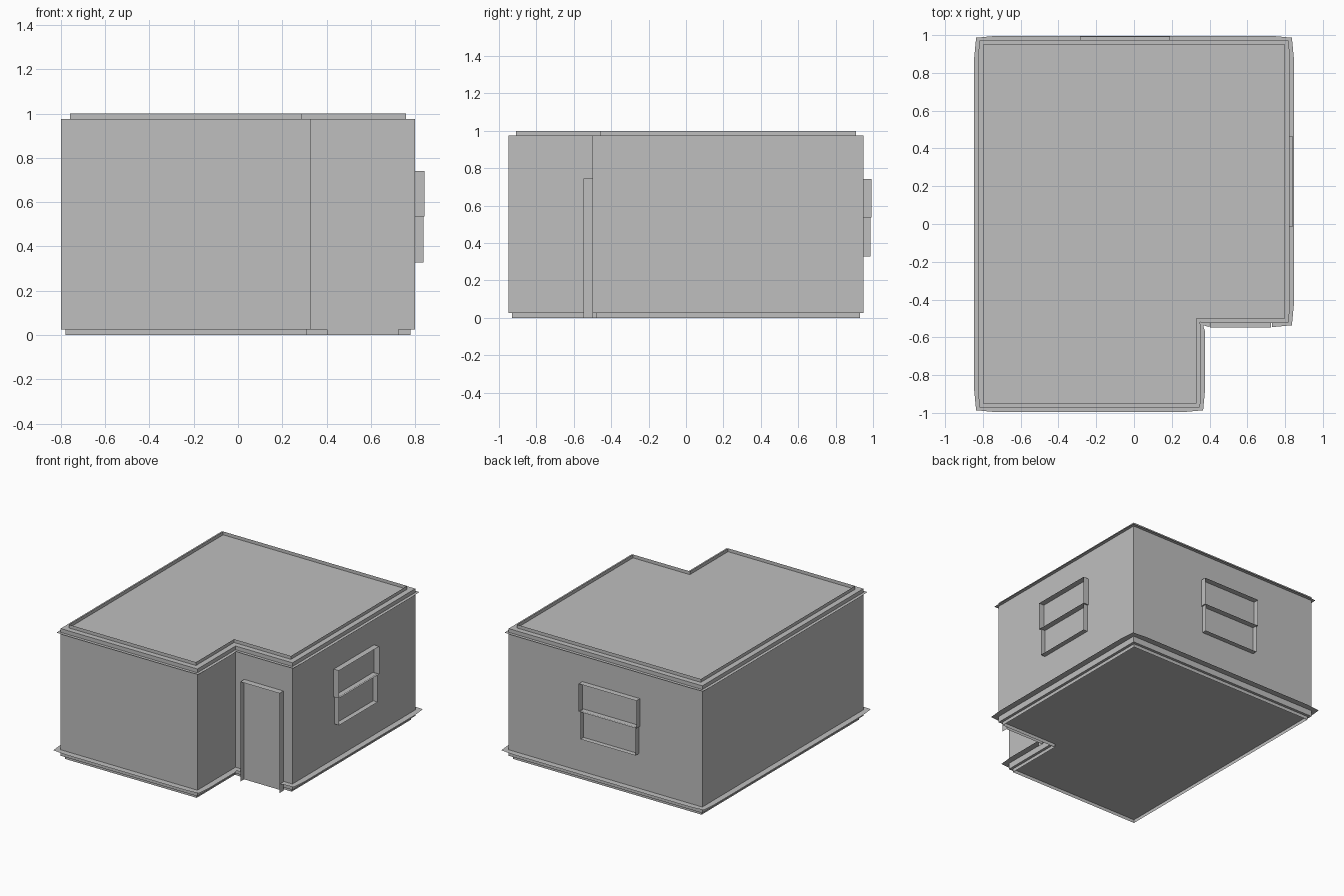
import bpy
from mathutils import Vector

if "Cube" in bpy.data.objects:
    bpy.data.objects.remove(bpy.data.objects["Cube"])

grey = bpy.data.materials.new("plain_grey")
grey.diffuse_color = (0.52, 0.52, 0.52, 1)
grey.use_nodes = True
grey.node_tree.nodes["Principled BSDF"].inputs["Base Color"].default_value = grey.diffuse_color

# L-shaped floor plan, counter-clockwise
PLAN = [Vector(p) for p in ((-.8, -.95), (.33, -.95), (.33, -.5),
                            (.8, -.5), (.8, .95), (-.8, .95))]
N = len(PLAN)
DOOR_EDGE = 2


def edge_dir(i):
    return (PLAN[(i + 1) % N] - PLAN[i]).normalized()


def normal(i):
    d = edge_dir(i)
    return Vector((d.y, -d.x))


def offset_corner(i, d):
    return PLAN[i] + d * (normal(i - 1) + normal(i))


def add(name, verts, faces):
    mesh = bpy.data.meshes.new(name)
    mesh.from_pydata([tuple(v) for v in verts], [], faces)
    mesh.materials.append(grey)
    obj = bpy.data.objects.new(name, mesh)
    bpy.context.collection.objects.link(obj)
    return obj


def ring(name, inset, z0, z1, caps=False):
    """Upright band following the plan, optionally closed top and bottom."""
    pts = [offset_corner(i, -inset) for i in range(N)]
    verts = [(*p, z0) for p in pts] + [(*p, z1) for p in pts]
    faces = [(i, (i + 1) % N, N + (i + 1) % N, N + i) for i in range(N)]
    if caps:
        faces += [tuple(range(N))[::-1], tuple(range(N, 2 * N))]
    return add(name, verts, faces)


def ledge(name, z, mid, corner, run, gap):
    """Thin flat ledge around the walls, narrowing slightly at the corners."""
    verts, faces = [], []
    for i in range(N):
        a, b = PLAN[i], PLAN[(i + 1) % N]
        d, n = edge_dir(i), normal(i)
        inner = [a, a + d * run, b - d * run, b]
        outer = [offset_corner(i, corner), inner[1] + n * mid,
                 inner[2] + n * mid, offset_corner((i + 1) % N, corner)]
        k = len(verts)
        verts += [(*p, z) for p in inner + outer]
        for j in range(3):
            if gap and i == DOOR_EDGE and j == 1:
                continue   # opening for the door
            faces.append((k + j, k + 4 + j, k + 5 + j, k + 1 + j))
    return add(name, verts, faces)


def open_frame(name, origin, u, n, span, heights, depth, sides):
    """Projecting thin frame: u runs along the wall, n points outwards."""
    o, u, n = Vector(origin), Vector(u), Vector(n)
    (a, b), (z0, z1) = span, heights
    up = Vector((0, 0, 1))
    back = [o + u * s + up * z for s, z in ((a, z0), (b, z0), (b, z1), (a, z1))]
    verts = back + [p + n * depth for p in back]
    faces = [(i, (i + 1) % 4, 4 + (i + 1) % 4, 4 + i) for i in sides]
    return add(name, verts, faces)


# Main body with roof and floor, low parapet and recessed plinth
ring("walls", 0, .025, .975, caps=True)
ring("parapet", .04, .975, 1.0)
ring("plinth", .02, 0, .025)

# Ledges under the roof and above the plinth
ledge("cornice_ledge", .947, .024, .02, .07, False)
ledge("base_ledge", .07, .046, .036, .07, True)

# Two-sash windows on the right and back walls
WALLS = {
    "right_window": ((.8, .225, 0), (0, 1, 0), (1, 0, 0)),
    "back_window": ((-.047, .95, 0), (-1, 0, 0), (0, 1, 0)),
}
for name, (o, u, n) in WALLS.items():
    open_frame(name + "_upper", o, u, n, (-.238, .238), (.535, .742), .043, range(4))
    open_frame(name + "_lower", o, u, n, (-.228, .228), (.328, .54), .037, range(4))

# Door surround (open at the bottom) and door panel reaching the ground
open_frame("door_frame", (0, -.5, 0), (1, 0, 0), (0, -1, 0),
           (.402, .725), (0, .745), .047, (1, 2, 3))
add("door", [(.402, -.503, 0), (.725, -.503, 0),
             (.725, -.503, .745), (.402, -.503, .745)], [(0, 1, 2, 3)])
